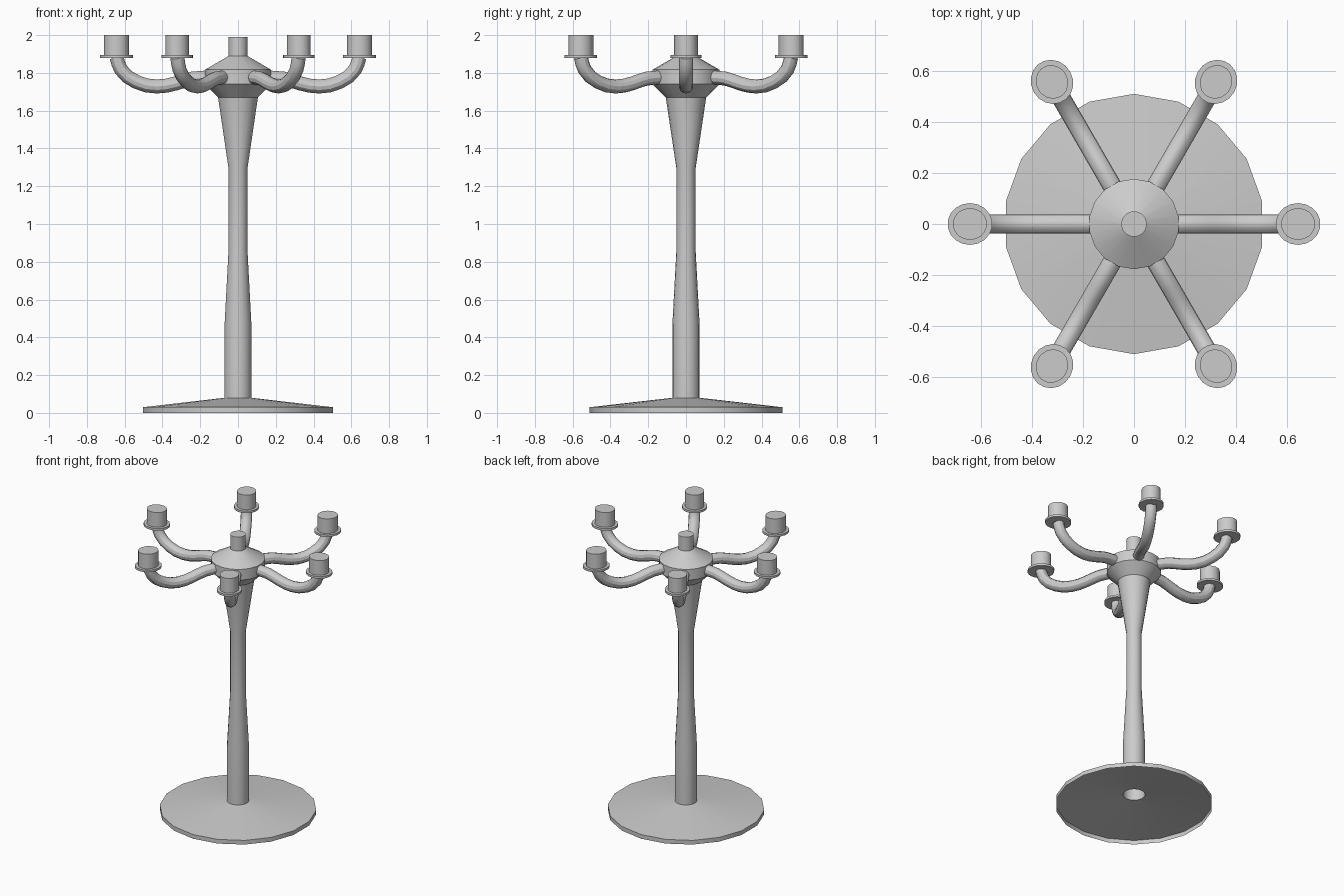
import bpy, bmesh
from math import sin, cos, pi, radians

if "Cube" in bpy.data.objects:
    bpy.data.objects.remove(bpy.data.objects["Cube"])


def finish(obj):
    bpy.ops.object.select_all(action='DESELECT')
    obj.select_set(True)
    bpy.context.view_layer.objects.active = obj
    bpy.ops.object.shade_smooth_by_angle(angle=radians(30))
    return obj


def lathe(name, profile, sides=18, cap_low=True, cap_high=True, center=0.0, squash=1.0):
    """Turn an (r, z) profile listed from bottom to top around a vertical axis."""
    bm = bmesh.new()
    rings = [[bm.verts.new((center + r * sin(2 * pi * i / sides),
                            squash * r * cos(2 * pi * i / sides), z))
              for i in range(sides)] for r, z in profile]
    for a, b in zip(rings, rings[1:]):
        for i in range(sides):
            j = (i + 1) % sides
            bm.faces.new((a[j], a[i], b[i], b[j]))
    if cap_low:
        bm.faces.new(rings[0])
    if cap_high:
        bm.faces.new(rings[-1][::-1])
    mesh = bpy.data.meshes.new(name)
    bm.to_mesh(mesh)
    bm.free()
    obj = bpy.data.objects.new(name, mesh)
    bpy.context.collection.objects.link(obj)
    return finish(obj)


def tube(name, path, radius):
    """Round tube following a smooth path in the xz plane."""
    curve = bpy.data.curves.new(name, 'CURVE')
    curve.dimensions = '3D'
    curve.bevel_depth = radius
    curve.bevel_resolution = 4
    curve.resolution_u = 2
    curve.use_fill_caps = True
    spline = curve.splines.new('BEZIER')
    spline.bezier_points.add(len(path) - 1)
    for p, (x, z) in zip(spline.bezier_points, path):
        p.co = (x, 0, z)
        p.handle_left_type = p.handle_right_type = 'AUTO'
    obj = bpy.data.objects.new(name, curve)
    bpy.context.collection.objects.link(obj)
    bpy.ops.object.select_all(action='DESELECT')
    obj.select_set(True)
    bpy.context.view_layer.objects.active = obj
    bpy.ops.object.convert(target='MESH')
    return finish(bpy.context.view_layer.objects.active)


# Foot: thin shallow cone shell, open underneath
lathe("base", [(0.51, 0), (0.51, 0.03), (0.072, 0.08)],
      cap_low=False, cap_high=False)

# Hollow stem, flaring at the top
lathe("stem", [(0.072, 0.08), (0.072, 0.47), (0.051, 0.86), (0.051, 1.295), (0.107, 1.67)],
      cap_low=False, cap_high=False)

# Hub and the small post on top
lathe("hub", [(0.107, 1.67), (0.177, 1.74), (0.177, 1.817), (0.05, 1.89)])
lathe("centre_post", [(0.05, 1.89), (0.05, 1.99)], cap_low=False)

# One branch: arm, drip plate and candle cup, all on the +x side
REACH = 0.643
branch = [
    tube("arm", [(0.11, 1.775), (0.24, 1.77), (0.33, 1.744), (0.43, 1.728),
                 (0.54, 1.753), (0.62, 1.818), (REACH, 1.885)], 0.037),
    lathe("drip_plate", [(0.088, 1.88), (0.088, 1.895)], center=REACH, squash=0.93),
    lathe("candle_cup", [(0.067, 1.895), (0.067, 2.0)], center=REACH, squash=0.93,
          cap_low=False),
]

# Repeat the branch around the hub
for k in range(1, 6):
    for part in branch:
        copy = part.copy()
        copy.name = f"{part.name}_{k + 1}"
        copy.rotation_euler.z = k * pi / 3
        bpy.context.collection.objects.link(copy)
